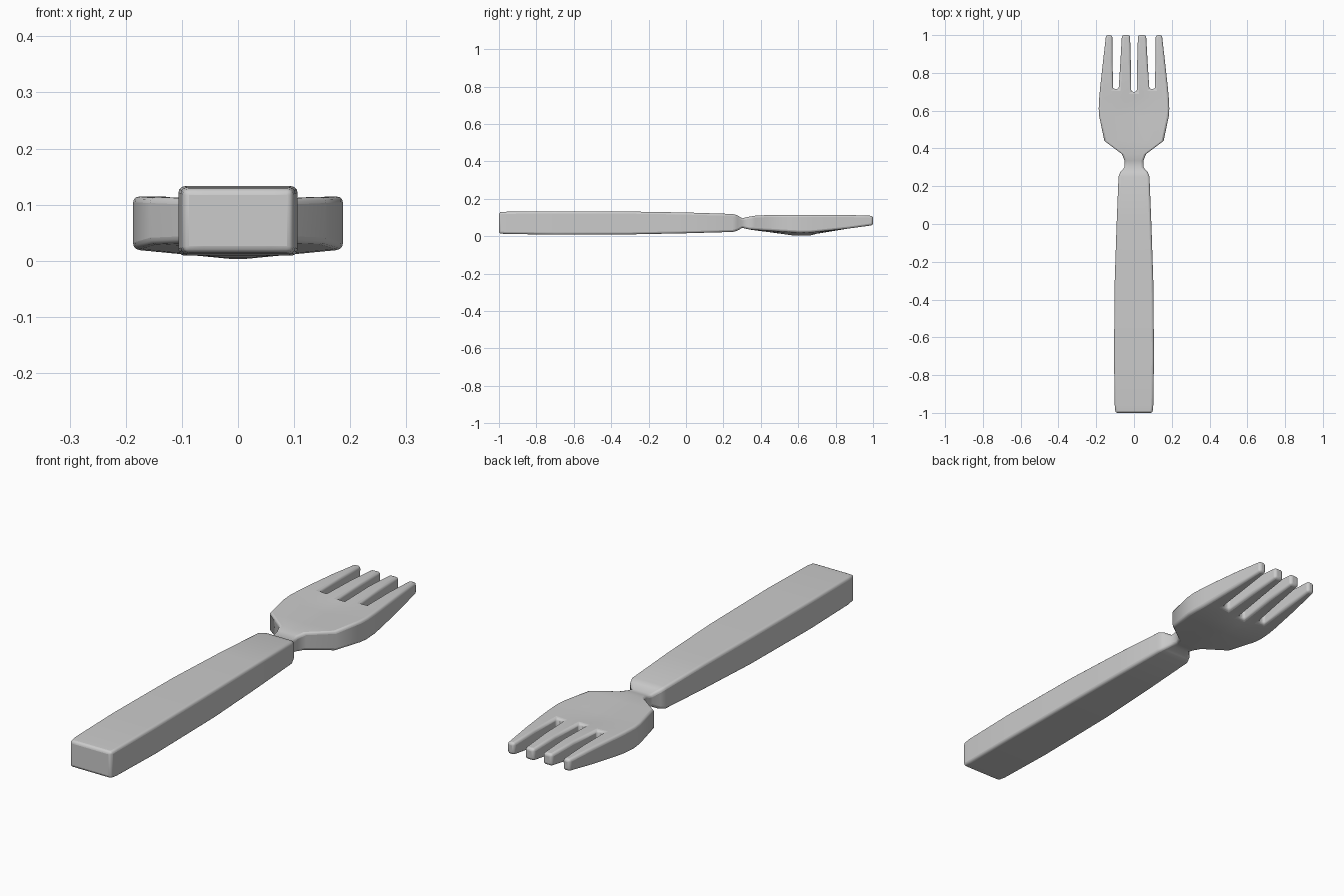
import bpy, bmesh

# Column positions across the width (fractions of half width): 4 tines, 3 gaps
FR = [-1, -0.62, -0.45, -0.085, 0.085, 0.45, 0.62, 1]

# Stations: y, half width, top z, top dip at centre, bottom z at edge, bottom z at centre
STATIONS = [
    (-1.00, 0.098, 0.128, 0, 0.015, 0.015),
    (-0.96, 0.102, 0.131, 0, 0.012, 0.012),
    (-0.70, 0.106, 0.133, 0, 0.009, 0.009),
    (-0.30, 0.102, 0.132, 0, 0.010, 0.010),
    (0.00, 0.092, 0.127, 0, 0.016, 0.016),
    (0.25, 0.082, 0.119, 0, 0.023, 0.023),
    (0.275, 0.073, 0.112, 0, 0.030, 0.030),
    (0.30, 0.050, 0.096, 0, 0.045, 0.045),
    (0.335, 0.050, 0.104, 0, 0.037, 0.037),
    (0.37, 0.064, 0.110, 0.002, 0.034, 0.031),
    (0.44, 0.157, 0.114, 0.006, 0.030, 0.022),
    (0.57, 0.184, 0.115, 0.010, 0.022, 0.003),
    (0.61, 0.187, 0.115, 0.010, 0.020, 0.002),
    (0.67, 0.184, 0.115, 0.008, 0.021, 0.004),
    (0.715, 0.180, 0.115, 0.006, 0.025, 0.012),
]
# Tine stations: y, column x positions (positive half), top z, bottom z
TINES = [
    (0.86, [0.017, 0.072, 0.113, 0.164], 0.114, 0.040),
    (1.00, [0.021, 0.064, 0.115, 0.148], 0.109, 0.059),
]

bm = bmesh.new()


def ring(y, w, zt, dip, ze, zc):
    top, bot = [], []
    for f in FR:
        a = abs(f)
        yy = y - 0.015 if (y == 0.715 and a < 0.1) else y
        top.append(bm.verts.new((f * w, yy, zt - dip * (1 - a))))
        bot.append(bm.verts.new((f * w, yy, zc + (ze - zc) * a)))
    return top + bot[::-1]


def bridge(a, b):
    n = len(a)
    for i in range(n):
        j = (i + 1) % n
        bm.faces.new((a[i], a[j], b[j], b[i]))


# Handle, neck and palm as one loft
rings = [ring(*s) for s in STATIONS]
bm.faces.new(rings[0])
for a, b in zip(rings, rings[1:]):
    bridge(a, b)

# Tines grow from every other column, gaps are closed
last = rings[-1]
for c in range(7):
    cur = [last[c], last[c + 1], last[14 - c], last[15 - c]]
    if c % 2 == 0:
        for y, half, zt, zb in TINES:
            xs = [-x for x in half[::-1]] + half
            l, r = xs[c], xs[c + 1]
            nxt = [bm.verts.new(p) for p in
                   ((l, y, zt), (r, y, zt), (r, y, zb), (l, y, zb))]
            bridge(cur, nxt)
            cur = nxt
    bm.faces.new(cur)

bmesh.ops.recalc_face_normals(bm, faces=bm.faces)
me = bpy.data.meshes.new("fork")
bm.to_mesh(me)
bm.free()
fork = bpy.data.objects.new("fork", me)
bpy.context.collection.objects.link(fork)

# Soft edges
bev = fork.modifiers.new("soft_edges", 'BEVEL')
bev.width = 0.011
bev.segments = 3
bev.limit_method = 'ANGLE'
bev.angle_limit = 1.05
bpy.context.view_layer.objects.active = fork
fork.select_set(True)
bpy.ops.object.shade_smooth_by_angle(angle=0.8)
